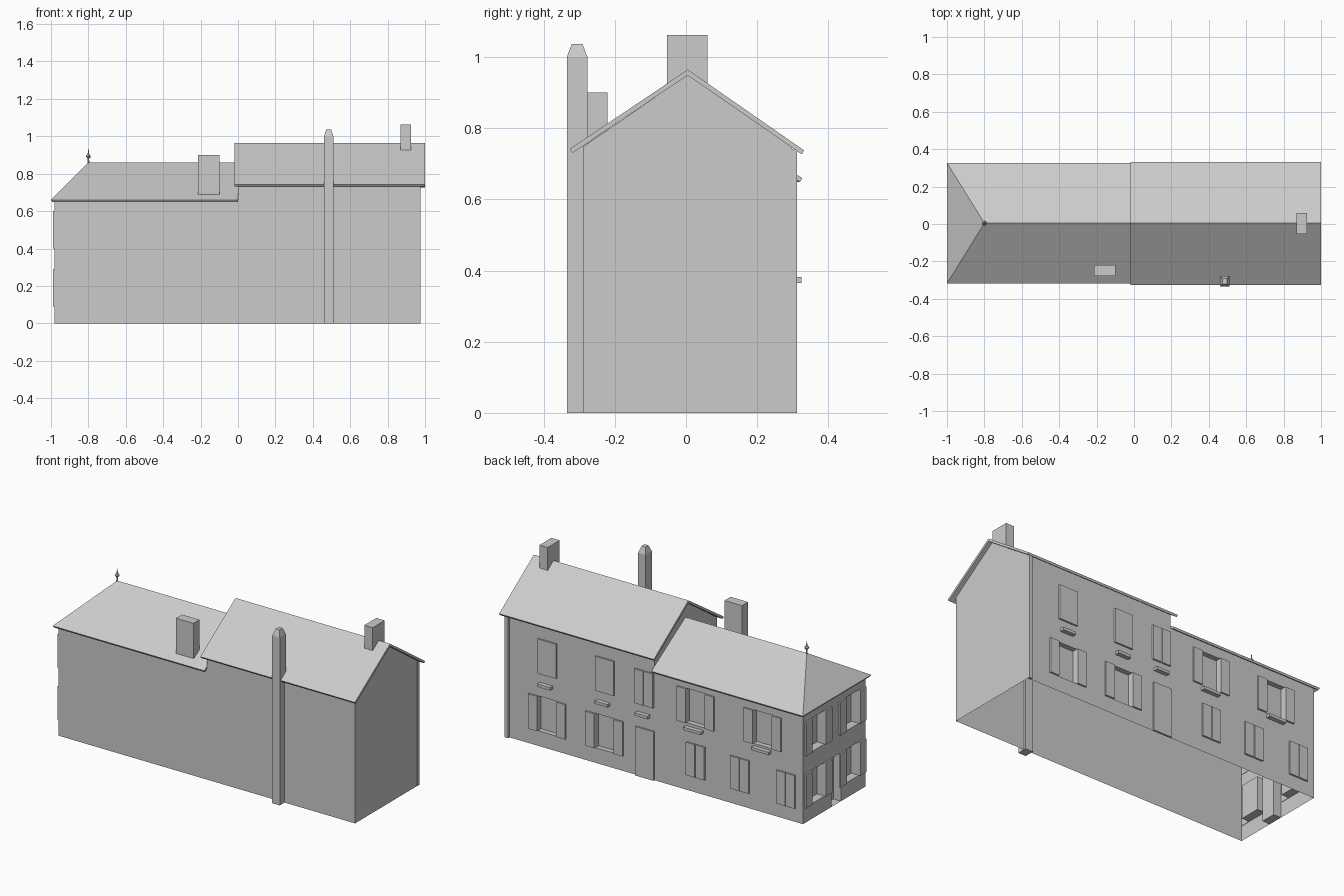
import bpy, bmesh
from mathutils import Vector

if "Cube" in bpy.data.objects:
    bpy.data.objects.remove(bpy.data.objects["Cube"])

X0, X1, Y0, Y1 = -0.98, 0.975, -0.29, 0.298   # wall footprint
RY = 0.005                                    # ridge line
LOW, HIGH = 0.664, 0.748                      # wall heights


def finish(name, bm, recalc=True):
    bmesh.ops.remove_doubles(bm, verts=bm.verts, dist=1e-5)
    if recalc:
        bmesh.ops.recalc_face_normals(bm, faces=bm.faces)
    me = bpy.data.meshes.new(name)
    bm.to_mesh(me)
    bm.free()
    ob = bpy.data.objects.new(name, me)
    bpy.context.collection.objects.link(ob)
    return ob


def box(name, x, y, z, taper=None):
    """Box from min/max ranges; taper = (inset, height) adds a sloped cap."""
    bm = bmesh.new()
    bmesh.ops.create_cube(bm, size=1)
    for v in bm.verts:
        v.co = [r[0] + (c + 0.5) * (r[1] - r[0]) for r, c in zip((x, y, z), v.co)]
    if taper:
        inset, h = taper
        top = [f for f in bm.faces if f.normal.z > 0.9][0]
        new = bmesh.ops.extrude_discrete_faces(bm, faces=[top])["faces"][0]
        mid = new.calc_center_median()
        k = 1 - 2 * inset / (x[1] - x[0])
        for v in new.verts:
            v.co = mid + (v.co - mid) * k + Vector((0, 0, h))
    return finish(name, bm)


def face(bm, pts, n):
    f = bm.faces.new([bm.verts.new(p) for p in pts])
    f.normal_update()
    if f.normal.dot(Vector(n)) < 0:
        f.normal_flip()


def wall(name, P, n, span, height, pockets=(), depth=0.04, extra=()):
    """Wall sheet with recessed pockets; P maps (u, depth, z) to space."""
    bm = bmesh.new()
    us = sorted({*span, *extra, *[u for p in pockets for u in p[:2]]})
    zs = sorted({0, LOW, HIGH, *[z for p in pockets for z in p[2:4]]})
    for a, b in zip(us, us[1:]):
        for c, d in zip(zs, zs[1:]):
            u, z = (a + b) / 2, (c + d) / 2
            if z > height(u) or any(p[0] < u < p[1] and p[2] < z < p[3] for p in pockets):
                continue
            face(bm, [P(a, 0, c), P(b, 0, c), P(b, 0, d), P(a, 0, d)], n)
    for a, b, c, d in pockets:
        loop = [(a, c), (b, c), (b, d), (a, d)]
        mid = P((a + b) / 2, 0, (c + d) / 2)
        face(bm, [P(u, depth, z) for u, z in loop], n)
        for (u, z), (s, t) in zip(loop, loop[1:] + loop[:1]):
            edge_mid = P((u + s) / 2, 0, (z + t) / 2)
            face(bm, [P(u, 0, z), P(s, 0, t), P(s, depth, t), P(u, depth, z)],
                 Vector(mid) - Vector(edge_mid))
    return finish(name, bm, recalc=False)


# Openings: (centre, bottom, top)
HALF, SHUT = 0.063, 0.06
open_back = [(0.705, 0.09, 0.298), (0.327, 0.09, 0.295), (-0.275, 0.40, 0.605), (-0.717, 0.395, 0.595)]
open_left = [(y, z, z + 0.2) for y in (0.158, -0.165) for z in (0.09, 0.40)]
rect = lambda w: (w[0] - HALF, w[0] + HALF, w[1], w[2])
step = lambda x: HIGH if x > 0 else LOW

# Walls (hollow, open underneath)
wall("front_wall", lambda u, d, z: (u, Y0 + d, z), (0, -1, 0), (X0, X1), step, extra=(0,))
wall("back_wall", lambda u, d, z: (u, Y1 - d, z), (0, 1, 0), (X0, X1), step,
     [rect(w) for w in open_back], 0.03, extra=(0,))
wall("left_end_wall", lambda u, d, z: (X0 + d, u, z), (-1, 0, 0), (Y0, Y1), lambda u: LOW,
     [rect(w) for w in open_left] + [(-0.06, 0.03, 0, 0.29)], 0.05)
for name, x, z, n in (("right_gable", X1, 0, 1), ("inner_gable", 0, LOW - 0.01, -1)):
    bm = bmesh.new()
    face(bm, [(x, Y0, z), (x, Y1, z), (x, Y1, HIGH), (x, RY, 0.95), (x, Y0, HIGH)], (n, 0, 0))
    finish(name, bm, recalc=False)

# Open shutters beside the recessed windows
for i, (c, b, t) in enumerate(open_back):
    for s in (-1, 1):
        m = c + s * (HALF + SHUT / 2)
        box(f"back_shutter_{i}", (m - SHUT / 2, m + SHUT / 2), (Y1 - 0.002, Y1 + 0.01), (b, t))
for i, (c, b, t) in enumerate(open_left):
    for s in (-1, 1):
        m = c + s * (HALF + SHUT / 2)
        box(f"end_shutter_{i}", (X0 - 0.01, X0 + 0.002), (m - SHUT / 2, m + SHUT / 2), (b, t))

# Closed shutters: single or paired raised panels
closed = [(0.704, 0.436, 0.642, 1), (0.325, 0.435, 0.64, 1), (0.065, 0.43, 0.635, 2),
          (-0.275, 0.092, 0.288, 2), (-0.566, 0.09, 0.285, 2), (-0.871, 0.082, 0.28, 2)]
for i, (c, b, t, n) in enumerate(closed):
    for k in range(n):
        w = 0.126 / n
        a = c - 0.063 + k * w
        box(f"closed_shutter_{i}", (a + 0.002, a + w - 0.002), (Y1 - 0.002, Y1 + 0.01), (b, t))
box("door", (0, 0.12), (Y1 - 0.002, Y1 + 0.01), (0, 0.292))

# Ledges below the upper windows
for c, w in ((0.712, 0.085), (0.334, 0.085), (0.07, 0.085), (-0.265, 0.115), (-0.713, 0.115)):
    box("window_ledge", (c - w / 2, c + w / 2), (Y1 - 0.002, 0.324), (0.365, 0.382))

# Corner downpipe
box("downpipe", (0.955, X1 + 0.002), (Y1 - 0.003, 0.312), (0, 0.742))

# Tall gabled roof
bm = bmesh.new()
prof = [(-0.327, 0.742), (RY, 0.965), (0.332, 0.738), (0.325, 0.727), (RY, 0.949), (-0.319, 0.731)]
ends = [[bm.verts.new((x, y, z)) for y, z in prof] for x in (-0.02, 1.0)]
for e in ends:
    bm.faces.new((e[0], e[1], e[4], e[5]))
    bm.faces.new((e[1], e[2], e[3], e[4]))
for i in range(6):
    j = (i + 1) % 6
    bm.faces.new((ends[0][i], ends[0][j], ends[1][j], ends[1][i]))
finish("gable_roof", bm)

# Lower hipped roof
bm = bmesh.new()
outer = [(-1, -0.318, 0.66), (0, -0.318, 0.66), (0, RY, 0.86), (0, 0.327, 0.66), (-1, 0.327, 0.66), (-0.8, RY, 0.86)]
top = [bm.verts.new(p) for p in outer]
low = [bm.verts.new((max(x, -0.993), y * 0.98, z - 0.011)) for x, y, z in outer]
for vs in (top, low):
    for idx in ((0, 1, 2, 5), (2, 3, 4, 5), (4, 0, 5)):
        bm.faces.new([vs[i] for i in idx])
for i in range(5):
    j = (i + 1) % 5
    bm.faces.new((top[i], top[j], low[j], low[i]))
finish("hip_roof", bm)

# Chimneys
box("ridge_chimney", (0.87, 0.925), (-0.053, 0.06), (0.925, 1.063))
box("eave_chimney", (-0.215, -0.1), (-0.277, -0.22), (0.69, 0.9))
box("tall_stack", (0.46, 0.51), (-0.335, -0.277), (0, 1.0), taper=(0.012, 0.037))

# Roof finial, turned profile
bm = bmesh.new()
pts = [(0.006, 0.85), (0.004, 0.88), (0.014, 0.893), (0.004, 0.906), (0.001, 0.932)]
vs = [bm.verts.new((-0.8 + r, RY, z)) for r, z in pts]
es = [bm.edges.new(p) for p in zip(vs, vs[1:])]
bmesh.ops.spin(bm, geom=vs + es, cent=(-0.8, RY, 0), axis=(0, 0, 1), angle=6.2831853, steps=8)
finish("roof_finial", bm)
